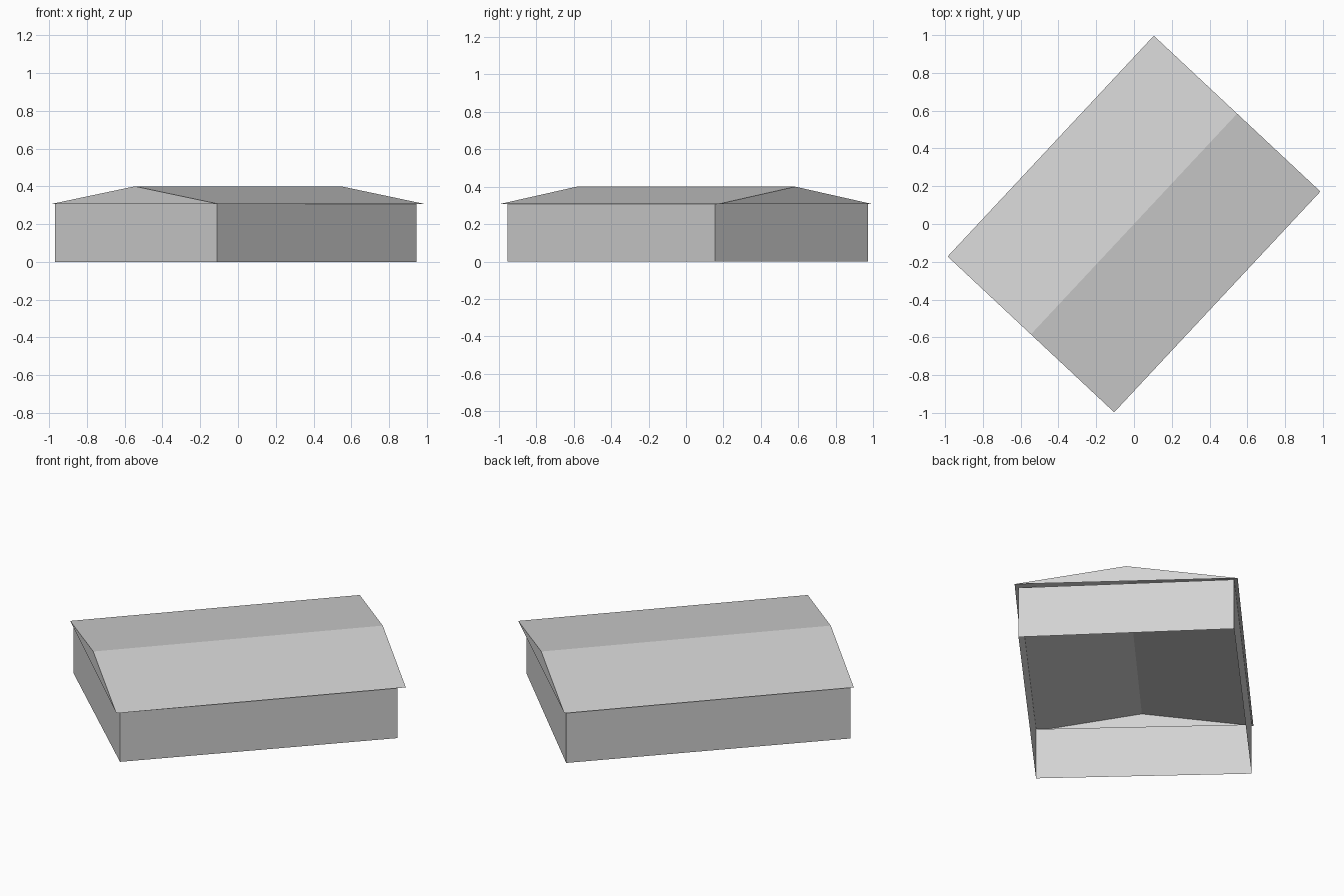
import bpy
import bmesh
from mathutils import Vector

cube = bpy.data.objects.get("Cube")
if cube:
    bpy.data.objects.remove(cube, do_unlink=True)

EAVE_Z = 0.307
RIDGE_Z = 0.40

# One light grey for the whole building
grey = bpy.data.materials.new("light_grey")
colour = (0.65, 0.65, 0.65, 1)
grey.use_nodes = True
grey.diffuse_color = colour
grey.node_tree.nodes["Principled BSDF"].inputs["Base Color"].default_value = colour


def make_object(name, bm):
    mesh = bpy.data.meshes.new(name)
    bm.to_mesh(mesh)
    bm.free()
    mesh.materials.append(grey)
    obj = bpy.data.objects.new(name, mesh)
    bpy.context.collection.objects.link(obj)
    return obj


def extrude_outline(bm, points, offset, closed):
    """Sweep an outline along an offset, leaving both ends open."""
    low = [bm.verts.new(p) for p in points]
    high = [bm.verts.new(Vector(p) + offset) for p in points]
    count = len(points)
    for i in range(count if closed else count - 1):
        j = (i + 1) % count
        bm.faces.new((low[i], low[j], high[j], high[i]))
    return low, high


# Walls: open shell on a slightly skewed footprint
footprint = [(-0.11, -0.955, 0), (0.945, 0.155, 0), (0.11, 0.972, 0), (-0.97, -0.167, 0)]
bm = bmesh.new()
extrude_outline(bm, footprint, Vector((0, 0, EAVE_Z)), True)
make_object("walls", bm)

# Roof: gable profile swept along the ridge, closed by end triangles
front, side = Vector((-0.105, -0.997, EAVE_Z)), Vector((-0.987, -0.172, EAVE_Z))
ridge = (front + side) / 2
ridge.z = RIDGE_Z
bm = bmesh.new()
near, far = extrude_outline(bm, [side, ridge, front], Vector((1.092, 1.169, 0)), False)
bm.faces.new(near)
bm.faces.new(reversed(far))
bmesh.ops.reverse_faces(bm, faces=bm.faces[:])
# Point the slopes up and the gable triangles outwards
for face in bm.faces:
    face.normal_update()
    if face.normal.dot(face.calc_center_median() - Vector((0, 0, EAVE_Z))) < 0:
        face.normal_flip()
make_object("gable_roof", bm)
